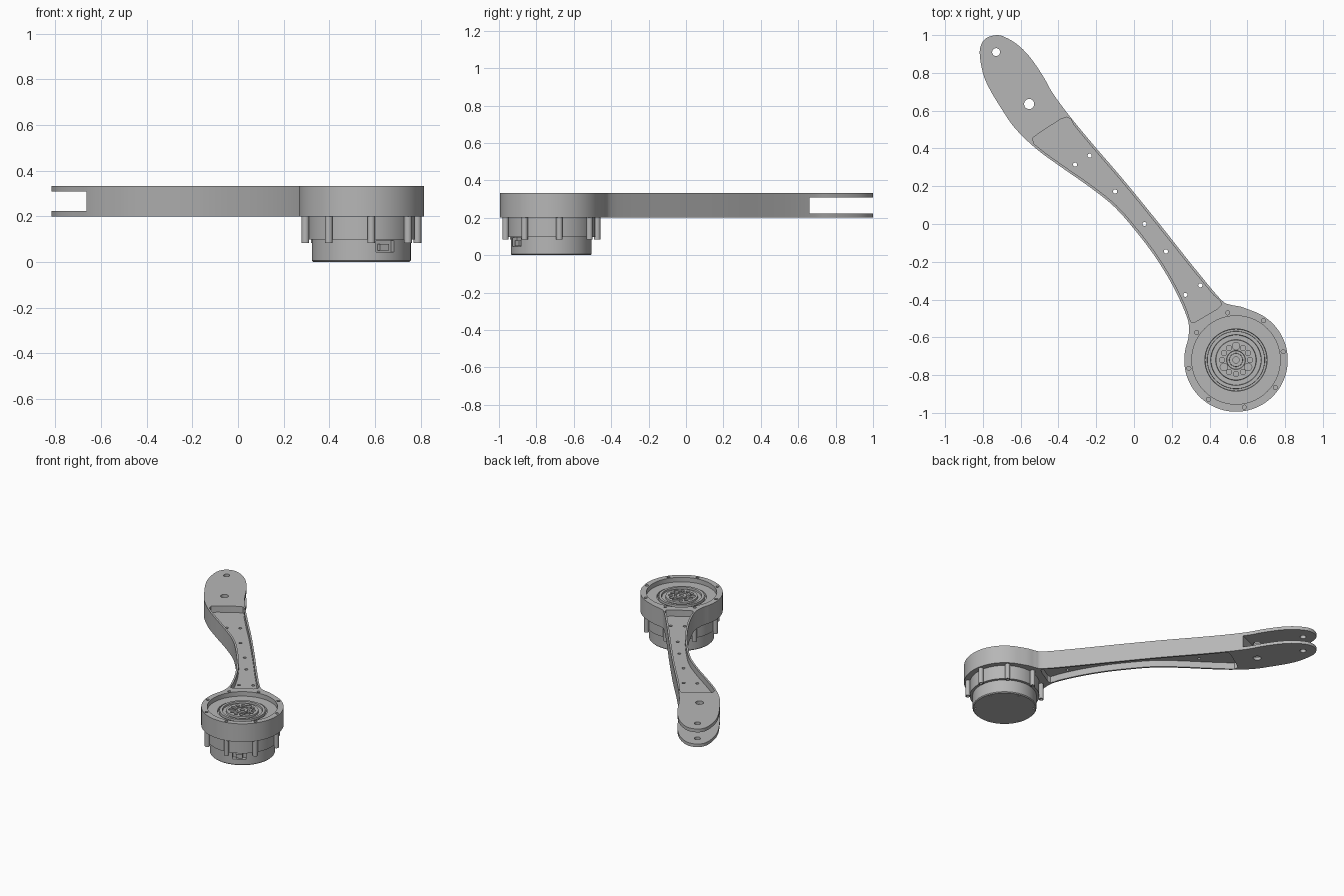
import bpy, bmesh
from math import sin, cos, radians, pi
from mathutils import Vector, Matrix

if "Cube" in bpy.data.objects:
    bpy.data.objects.remove(bpy.data.objects["Cube"])

metal = bpy.data.materials.new("grey_metal")
metal.use_nodes = True
GREY = (0.47, 0.47, 0.47, 1)
metal.diffuse_color = GREY
metal.node_tree.nodes["Principled BSDF"].inputs["Base Color"].default_value = GREY

HUB = Vector((0.54, -0.72))
BOTTOM, TOP = 0.2, 0.333
HUB_R = 0.274


def polar(radius, degrees):
    a = radians(degrees)
    return HUB + Vector((cos(a), sin(a))) * radius


def finish(name, bm):
    bmesh.ops.recalc_face_normals(bm, faces=bm.faces)
    mesh = bpy.data.meshes.new(name)
    bm.to_mesh(mesh)
    bm.free()
    mesh.materials.append(metal)
    obj = bpy.data.objects.new(name, mesh)
    bpy.context.collection.objects.link(obj)
    return obj


def add_prism(bm, points, z0, z1):
    low = bm.faces.new([bm.verts.new((p[0], p[1], z0)) for p in points])
    out = bmesh.ops.extrude_face_region(bm, geom=[low])
    top = [v for v in out["geom"] if isinstance(v, bmesh.types.BMVert)]
    bmesh.ops.translate(bm, verts=top, vec=(0, 0, z1 - z0))


def prism(name, points, z0, z1):
    bm = bmesh.new()
    add_prism(bm, points, z0, z1)
    return finish(name, bm)


def rods(name, spots, z0, z1, sides=20):
    """Upright cylinders, one for each (centre, radius)."""
    bm = bmesh.new()
    for c, r in spots:
        ring = [(c[0] + r * cos(2 * pi * i / sides), c[1] + r * sin(2 * pi * i / sides))
                for i in range(sides)]
        add_prism(bm, ring, z0, z1)
    return finish(name, bm)


def lathe(name, profile, steps=72):
    bm = bmesh.new()
    verts = [bm.verts.new((r, 0, z)) for r, z in profile]
    edges = [bm.edges.new(pair) for pair in zip(verts, verts[1:])]
    bmesh.ops.spin(bm, geom=verts + edges, cent=(0, 0, 0), axis=(0, 0, 1),
                   angle=2 * pi, steps=steps, use_duplicate=False)
    bmesh.ops.remove_doubles(bm, verts=bm.verts, dist=0.0001)
    bmesh.ops.translate(bm, verts=bm.verts, vec=(HUB.x, HUB.y, 0))
    return finish(name, bm)


def box(name, size, matrix):
    bm = bmesh.new()
    bmesh.ops.create_cube(bm, size=1, matrix=matrix @ Matrix.Diagonal((*size, 1)))
    return finish(name, bm)


def cut(target, *cutters):
    for c in cutters:
        c.hide_render = True
        mod = target.modifiers.new("cut", "BOOLEAN")
        mod.operation, mod.solver, mod.object = "DIFFERENCE", "EXACT", c
    graph = bpy.context.evaluated_depsgraph_get()
    mesh = bpy.data.meshes.new_from_object(target.evaluated_get(graph))
    target.modifiers.clear()
    target.data = mesh
    for c in cutters:
        bpy.data.objects.remove(c)


def smooth(points, steps=4):
    """Catmull-Rom curve through an open list of points."""
    p = [Vector(q) for q in points]
    p = [p[0] * 2 - p[1]] + p + [p[-1] * 2 - p[-2]]
    out = []
    for a, b, c, d in zip(p, p[1:], p[2:], p[3:]):
        for i in range(steps):
            t = i / steps
            out.append(0.5 * (2 * b + (c - a) * t + (2 * a - 5 * b + 4 * c - d) * t ** 2
                              + (3 * b - a - 3 * c + d) * t ** 3))
    return out + [p[-2]]


def inset(points, amount):
    out = []
    for i in range(1, len(points) - 1):
        d = (points[i + 1] - points[i - 1]).normalized()
        out.append(points[i] + Vector((d.y, -d.x)) * amount)
    return out


# Arm outline: left edge up to the tip, right edge back down, then round the hub
left_edge = [(.29, -.58), (.283, -.5), (.214, -.343), (.12, -.185), (.013, -.042),
             (-.103, .09), (-.235, .196), (-.394, .307), (-.52, .4), (-.63, .507)]
tip = [(-.7, .608), (-.764, .714), (-.8, .8), (-.817, .914), (-.79, .978), (-.727, 1),
       (-.67, .983), (-.605, .94), (-.542, .872), (-.478, .777), (-.43, .692)]
right_edge = [(-.34, .57), (-.209, .412), (-.05, .227), (.135, 0), (.32, -.233),
              (.46, -.4), (.51, -.427), (.565, -.438)]
hub_arc = [polar(HUB_R, 68 - 4 * i) for i in range(68)]
outline = smooth([polar(HUB_R, 160)] + left_edge + tip + right_edge + [polar(HUB_R, 70)])[:-1]
arm = prism("arm", outline + hub_arc[:-1], BOTTOM, TOP)

# Long pockets above and below a thin web, with rounded ends
left_side = [p for p in inset(smooth(left_edge), .013) if -.47 < p.y < .41]
right_side = [p for p in inset(smooth(right_edge), .013) if -.38 < p.y < .54]
far_end = [(-.53, .425), (-.537, .455), (-.5, .483), (-.388, .555), (-.355, .566), (-.335, .555)]
near_end = [(.458, -.408), (.462, -.428), (.44, -.45), (.325, -.518), (.303, -.518), (.292, -.495)]
pocket = left_side + far_end + right_side + near_end
cut(arm,
    prism("upper_pocket", pocket, .287, .4),
    prism("lower_pocket", pocket, .1, .247))

# Fork slot, hub bore, pin holes, web holes and rim screw holes
across = Vector((.917, .4, 0))
along = Vector((-.4, .917, 0))
slot_centre = Vector((-.525, .61, .2655)) + along * .5
slot_frame = Matrix.Translation(slot_centre) @ Matrix((across, along, (0, 0, 1))).transposed().to_4x4()
web_holes = [(-.312, .314), (-.235, .362), (-.1, .172), (.055, 0), (.169, -.145),
             (.272, -.375), (.351, -.325)]
SCREWS = [10 + 45 * i for i in range(8)]
cut(arm,
    box("slot", (1.2, 1, .086), slot_frame),
    rods("bore", [(HUB, .234)], .1, .4, 72),
    rods("holes", [((-.73, .91), .021), ((-.555, .635), .027)]
         + [(h, .011) for h in web_holes], .1, .4),
    rods("screw_holes", [(polar(.254, a), .011) for a in SCREWS], .3, .4))

# Motor body: stepped base below, grooved output face above
motor = lathe("motor", [
    (0, 0), (.21, 0), (.216, .006), (.216, .098), (.235, .098), (.235, .3),
    (.165, .3), (.163, .285), (.153, .285), (.152, .308), (.134, .308), (.132, .296),
    (.108, .296), (.106, .308), (.05, .308), (.048, .298), (.036, .298), (.035, .31),
    (.016, .31), (.016, .28), (0, .28)])
groups = [turn + step for turn in (30, 150, 270) for step in (-30, 0, 30)]
port = (Matrix.Translation((HUB.x, HUB.y, .07)) @ Matrix.Rotation(radians(-61), 4, "Z")
        @ Matrix.Translation((.215, 0, 0)))
cut(motor,
    rods("output_holes", [(polar(.074, a), .014) for a in groups], .275, .4, 16),
    rods("output_dimples", [(polar(.074, a), .02) for a in (90, 210, 330)], .3, .4, 16),
    rods("base_holes", [(polar(.195, a), .007) for a in range(20, 380, 60)], -.1, .01, 12),
    box("port_recess", (.06, .09, .05), port))

# Plug seated in the side port
plug = box("port_plug", (.025, .045, .028), port @ Matrix.Translation((-.018, 0, -.006)))

# Screw lugs round the motor
lugs = rods("screw_lugs", [(polar(.249, a), .017) for a in SCREWS], .083, BOTTOM + .01)
cut(lugs, rods("lug_holes", [(polar(.249, a), .009) for a in SCREWS], .05, .1, 12))

# Smooth shading with crisp edges
for obj in bpy.context.view_layer.objects:
    obj.select_set(obj in (arm, motor, lugs))
bpy.context.view_layer.objects.active = arm
bpy.ops.object.shade_smooth_by_angle(angle=radians(30))
